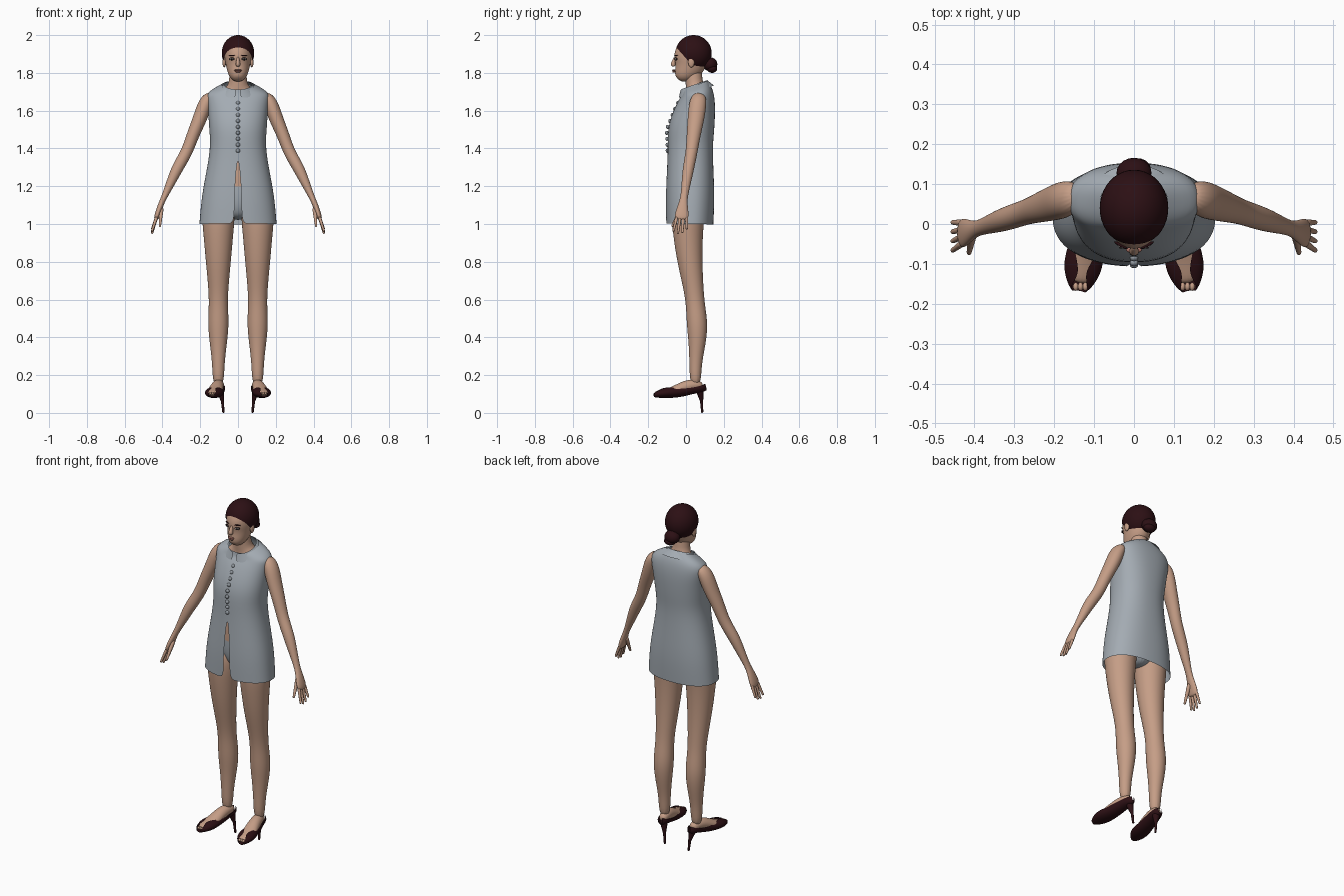
import bpy, bmesh, math
from mathutils import Vector, Matrix

cube = bpy.data.objects.get("Cube")
if cube:
    bpy.data.objects.remove(cube, do_unlink=True)

ACROSS, ALONG = Vector((1, 0, 0)), Vector((0, 1, 0))


def material(name, red, green, blue):
    mat = bpy.data.materials.new(name)
    mat.use_nodes = True
    mat.diffuse_color = (red, green, blue, 1)
    shader = mat.node_tree.nodes["Principled BSDF"]
    shader.inputs["Base Color"].default_value = mat.diffuse_color
    shader.inputs["Roughness"].default_value = .7
    return mat


skin = material("skin", .56, .34, .24)
cloth = material("grey cloth", .37, .41, .45)
button_grey = material("button grey", .28, .31, .34)
dark_brown = material("dark brown hair and shoes", .025, .005, .007)
eye_dark = material("eye dark", .015, .008, .008)
eye_white = material("eye white", .7, .68, .65)
lip_colour = material("lips", .36, .15, .12)


def finish(bm, name, mats, mirror=False, subdivide=0):
    """Turn a bmesh into a smooth object, mirrored to the other side if asked."""
    bmesh.ops.recalc_face_normals(bm, faces=bm.faces)
    mesh = bpy.data.meshes.new(name)
    bm.to_mesh(mesh)
    bm.free()
    for mat in mats:
        mesh.materials.append(mat)
    mesh.shade_smooth()
    obj = bpy.data.objects.new(name, mesh)
    bpy.context.collection.objects.link(obj)
    if mirror:
        obj.modifiers.new("mirror", 'MIRROR').use_mirror_merge = False
    if subdivide:
        smooth = obj.modifiers.new("smooth", 'SUBSURF')
        smooth.levels = smooth.render_levels = subdivide


def loft(name, rows, mats, reference=ACROSS, sides=20, cap=True, mirror=False, power=1, rule=None):
    """Skin rings (x, y, z, width, depth, gap); the gap angle opens the ring at its start."""
    bm = bmesh.new()
    centres = [Vector(row[:3]) for row in rows]
    rings = []
    for i, (centre, (width, depth, gap)) in enumerate(zip(centres, (row[3:] for row in rows))):
        tangent = centres[min(i + 1, len(rows) - 1)] - centres[max(i - 1, 0)]
        tangent.normalize()
        u = (reference - tangent * reference.dot(tangent)).normalized()
        v = tangent.cross(u)
        ring = []
        for k in range(sides + 1):
            angle = gap + 2 * (math.pi - gap) * k / sides
            s, c = (math.copysign(abs(f) ** power, f) for f in (math.sin(angle), math.cos(angle)))
            ring.append(bm.verts.new(centre + u * width * s + v * depth * c))
        rings.append(ring)
    for low, high in zip(rings, rings[1:]):
        for k in range(sides):
            bm.faces.new((low[k], low[k + 1], high[k + 1], high[k]))
    if cap:
        bm.faces.new(rings[0][:-1])
        bm.faces.new(rings[-1][:-1])
    bmesh.ops.remove_doubles(bm, verts=bm.verts, dist=.0001)
    if rule:
        for face in bm.faces:
            face.material_index = rule(face.calc_center_median())
    finish(bm, name, mats, mirror, subdivide=2)


def taper(name, start, end, start_radius, end_radius, mat):
    """Mirrored round rod that narrows evenly and has a rounded tip."""
    start, end = Vector(start), Vector(end)
    rows = []
    for t in (0, .3, .6, .9, 1):
        radius = start_radius + (end_radius - start_radius) * t
        rows.append((*start.lerp(end, t), radius, radius, 0))
    loft(name, rows, [mat], reference=ALONG, sides=10, mirror=True)


def ellipsoid(name, centre, radii, mat, mirror=False, turn=0, cut=None, segments=20):
    """Scaled ball, optionally turned about z and trimmed by a plane (point, normal)."""
    bm = bmesh.new()
    bmesh.ops.create_uvsphere(bm, u_segments=segments, v_segments=segments // 2 + 2, radius=1)
    bm.transform(Matrix.Translation(centre) @ Matrix.Rotation(turn, 4, 'Z') @ Matrix.Diagonal((*radii, 1)))
    if cut:
        geometry = bm.verts[:] + bm.edges[:] + bm.faces[:]
        bmesh.ops.bisect_plane(bm, geom=geometry, plane_co=cut[0], plane_no=cut[1], clear_inner=True)
    finish(bm, name, [mat], mirror)


# Torso and neck (height, y, width, depth), with underwear as the lowest faces
torso = [
    (1.02, .02, .03, .05), (1.08, .03, .1, .09), (1.18, .03, .16, .1), (1.4, .02, .11, .08),
    (1.58, .05, .13, .08), (1.68, .06, .13, .06), (1.72, .05, .06, .05), (1.76, .04, .045, .045),
    (1.85, .04, .045, .045),
]
loft("torso", [(0, y, z, w, d, 0) for z, y, w, d in torso], [skin, cloth],
     rule=lambda point: int(point.z < 1.14))

# Legs: height, y, radius
leg = [
    (1.15, .02, .08), (1.05, .01, .09), (.95, .01, .08), (.8, .02, .067), (.66, .04, .053),
    (.57, .05, .05), (.47, .06, .057), (.37, .06, .046), (.26, .05, .032), (.14, .05, .03),
]
loft("leg", [(.104, y, z, r, r, 0) for z, y, r in leg], [skin], mirror=True)


# Feet and pumps point slightly outward: y, height, half width, half height, opening angle
def outward(y):
    return .11 - .17 * y


foot = [
    (.09, .14, .02, .02), (.05, .15, .03, .03), (0, .14, .033, .034),
    (-.05, .12, .04, .028), (-.1, .107, .042, .02), (-.15, .1, .03, .012),
]
loft("foot", [(outward(y), y, z, w, h, 0) for y, z, w, h in foot], [skin], mirror=True)
shoe = [
    (.105, .137, .01, .018, .2), (.09, .134, .03, .024, 1), (.04, .13, .036, .028, 1.4),
    (-.02, .117, .042, .032, 1.3), (-.08, .11, .05, .032, .5), (-.12, .105, .048, .027, .1),
    (-.155, .1, .032, .02, .8), (-.17, .097, .016, .014, 1.2),
]
loft("shoe", [(outward(y), y, z, w, h, gap) for y, z, w, h, gap in shoe], [dark_brown],
     cap=False, mirror=True)
taper("heel_block", (.096, .07, .135), (.08, .085, .05), .026, .006, dark_brown)
taper("stiletto_heel", (.083, .082, .07), (.077, .086, 0), .009, .006, dark_brown)
for k in range(3):
    ellipsoid("toe", (.122 + k * .012, -.157, .104), (.007, .011, .008), skin, True, segments=10)

# Arms swing forward as they reach out: x, height, width, thickness
arm = [
    (.14, 1.69, .03, .02), (.17, 1.65, .048, .04), (.2, 1.56, .045, .038), (.24, 1.47, .037, .033),
    (.27, 1.38, .031, .031), (.32, 1.3, .031, .032), (.36, 1.21, .024, .023),
    (.392, 1.14, .018, .015), (.41, 1.1, .026, .015), (.427, 1.05, .038, .015), (.435, 1.02, .034, .012),
]
loft("arm", [(x, .12 - x / 3, z, w, d, 0) for x, z, w, d in arm], [skin],
     reference=ALONG, mirror=True)

# Fingers fan out from the palm
for k, tip in enumerate((.96, .948, .952, .97)):
    y = k * .017 - .048
    taper("finger", (.43, y, 1.04), (.456, y * 1.4, tip), .0095, .006, skin)
taper("thumb", (.405, -.02, 1.09), (.414, -.075, .985), .014, .006, skin)

# Sleeveless tunic slit up the front: height, half width, front, back
tunic = [
    (1, .205, -.105, .145), (1.1, .197, -.107, .15), (1.2, .184, -.105, .15), (1.4, .143, -.095, .14),
    (1.5, .153, -.1, .15), (1.6, .158, -.06, .157), (1.66, .167, -.03, .155),
    (1.7, .165, -.02, .145), (1.735, .085, -.02, .12),
]


def slit(z):
    return max(0, min(.07, (1.36 - z) * .4))


loft("tunic", [(0, (f + b) / 2, z, w, (f - b) / 2, slit(z)) for z, w, f, b in tunic],
     [cloth], sides=36, cap=False, power=.87)

# Spread collar, higher at the back
collar = [(.055, 1.7, .115, .1), (.048, 1.72, .092, .086), (.042, 1.737, .074, .075)]
loft("collar", [(0, y, z, w, -d, .13) for y, z, w, d in collar], [cloth], sides=28, cap=False)


def tunic_front(z):
    for low, high in zip(tunic, tunic[1:]):
        if low[0] <= z <= high[0]:
            return low[2] + (high[2] - low[2]) * (z - low[0]) / (high[0] - low[0])


# Button row
for k in range(9):
    z = 1.64 - k * .0315
    ellipsoid("button", (0, tunic_front(z) - .003, z), (.011, .009, .011), button_grey, segments=14)

# Head, nose and ears
head = [
    (1.766, -.042, .018, .018), (1.78, -.03, .04, .04), (1.8, -.01, .053, .06), (1.83, .015, .062, .083),
    (1.87, .025, .071, .091), (1.915, .03, .074, .088), (1.945, .034, .066, .074), (1.975, .04, .04, .045),
]
loft("head", [(0, y, z, w, d, 0) for z, y, w, d in head], [skin], sides=24)
nose = [(1.885, -.056, .007), (1.86, -.066, .01), (1.845, -.07, .014), (1.834, -.062, .01)]
loft("nose", [(0, y, z, r, r, 0) for z, y, r in nose], [skin], sides=12)
ellipsoid("ear", (.073, .028, 1.857), (.009, .017, .028), skin, True)


# Eyes and brows follow the curve of the face
def eye_part(name, y, z, width, height, mat):
    ellipsoid(name, (.033, y, z), (width, .004, height), mat, True, turn=math.radians(28))


eye_part("eye_rim", -.054, 1.874, .016, .0075, eye_dark)
eye_part("eye_white", -.056, 1.874, .012, .0045, eye_white)
eye_part("iris", -.058, 1.874, .0045, .0045, eye_dark)
eye_part("eyebrow", -.053, 1.893, .019, .003, dark_brown)

# Lips
ellipsoid("upper_lip", (0, -.065, 1.814), (.02, .008, .0045), lip_colour)
ellipsoid("lower_lip", (0, -.064, 1.807), (.016, .009, .005), lip_colour)

# Swept-back hair trimmed along the hairline, and a low bun
ellipsoid("hair", (0, .04, 1.905), (.086, .096, .095), dark_brown, segments=40,
          cut=((0, -.045, 1.928), (0, .75, .66)))
ellipsoid("bun", (0, .128, 1.845), (.044, .038, .037), dark_brown)
ellipsoid("bun_coil", (.008, .138, 1.822), (.034, .027, .022), dark_brown)
